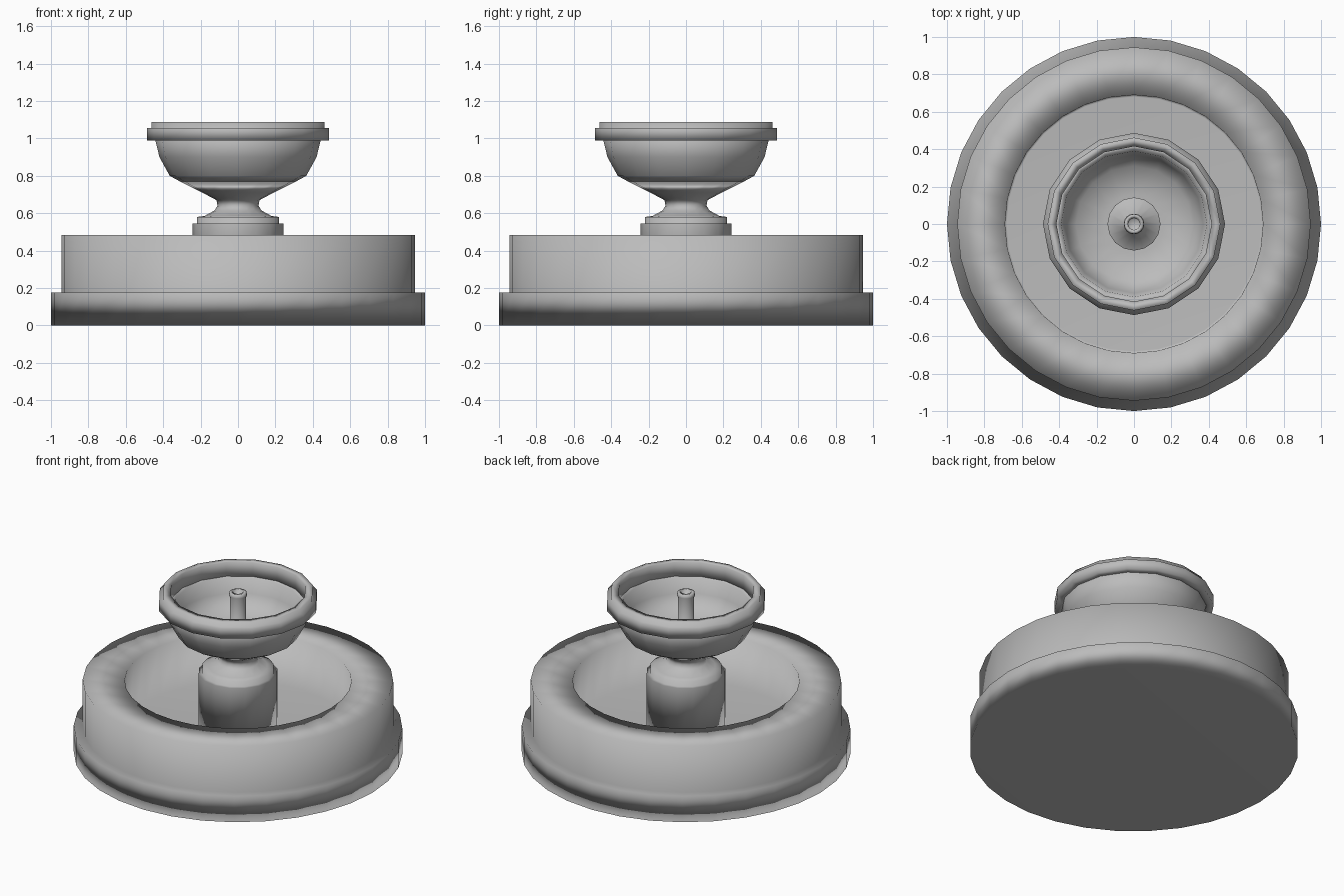
import bpy, bmesh, math

if "Cube" in bpy.data.objects:
    bpy.data.objects.remove(bpy.data.objects["Cube"])

# Mid-dark stone grey
stone = bpy.data.materials.new("stone")
stone.diffuse_color = (0.5, 0.5, 0.5, 1)
stone.use_nodes = True
stone.node_tree.nodes["Principled BSDF"].inputs["Base Color"].default_value = stone.diffuse_color


def lathe(name, profile, sides, closed=False):
    """Revolve an (r, z) profile about z; cap the ends, or close it into a ring."""
    bm = bmesh.new()
    rings = [[bm.verts.new((r * math.cos(2 * math.pi * i / sides),
                            r * math.sin(2 * math.pi * i / sides), z))
              for i in range(sides)] for r, z in profile]
    if closed:
        pairs = zip(rings, rings[1:] + rings[:1])
    else:
        pairs = zip(rings, rings[1:])
        bm.faces.new(rings[0])
        bm.faces.new(rings[-1])
    for a, b in pairs:
        for i in range(sides):
            j = (i + 1) % sides
            bm.faces.new((a[i], a[j], b[j], b[i]))
    for f in bm.faces:
        f.smooth = True
    bmesh.ops.recalc_face_normals(bm, faces=bm.faces)
    mesh = bpy.data.meshes.new(name)
    bm.to_mesh(mesh)
    bm.free()
    mesh.materials.append(stone)
    obj = bpy.data.objects.new(name, mesh)
    bpy.context.collection.objects.link(obj)
    # Large faces dominate the smooth shading
    mod = obj.modifiers.new("weighted_normals", 'WEIGHTED_NORMAL')
    mod.mode = 'FACE_AREA'
    mod.weight = 50
    return obj


# Wide lower basin with stepped plinth and thick flat rim
lathe("lower_basin", [
    (1.0, 0), (1.0, 0.175), (0.945, 0.175), (0.945, 0.485),
    (0.69, 0.485), (0.68, 0.16)], 32)

# Stepped pedestal with narrow neck flaring under the bowl
lathe("pedestal", [
    (0.243, 0.15), (0.243, 0.545), (0.22, 0.545), (0.22, 0.58),
    (0.18, 0.585), (0.125, 0.615), (0.11, 0.64), (0.115, 0.67), (0.19, 0.71),
    (0.31, 0.77)], 16)

# Upper bowl, hollow
lathe("upper_bowl", [
    (0.31, 0.77), (0.365, 0.80), (0.42, 0.90), (0.443, 0.995),
    (0.39, 0.995), (0.37, 0.90), (0.31, 0.82), (0.16, 0.785)], 16)

# Stepped ring on the bowl's edge
lathe("bowl_rim", [
    (0.415, 0.99), (0.487, 0.99), (0.487, 1.055), (0.462, 1.055),
    (0.462, 1.088), (0.415, 1.088)], 16, closed=True)

# Water spout rising from a small disc, with a hollow tip
lathe("spout", [
    (0.142, 0.77), (0.142, 0.80), (0.05, 0.81), (0.05, 1.05), (0.055, 1.06),
    (0.052, 1.08), (0.032, 1.082), (0.028, 1.03)], 16)
